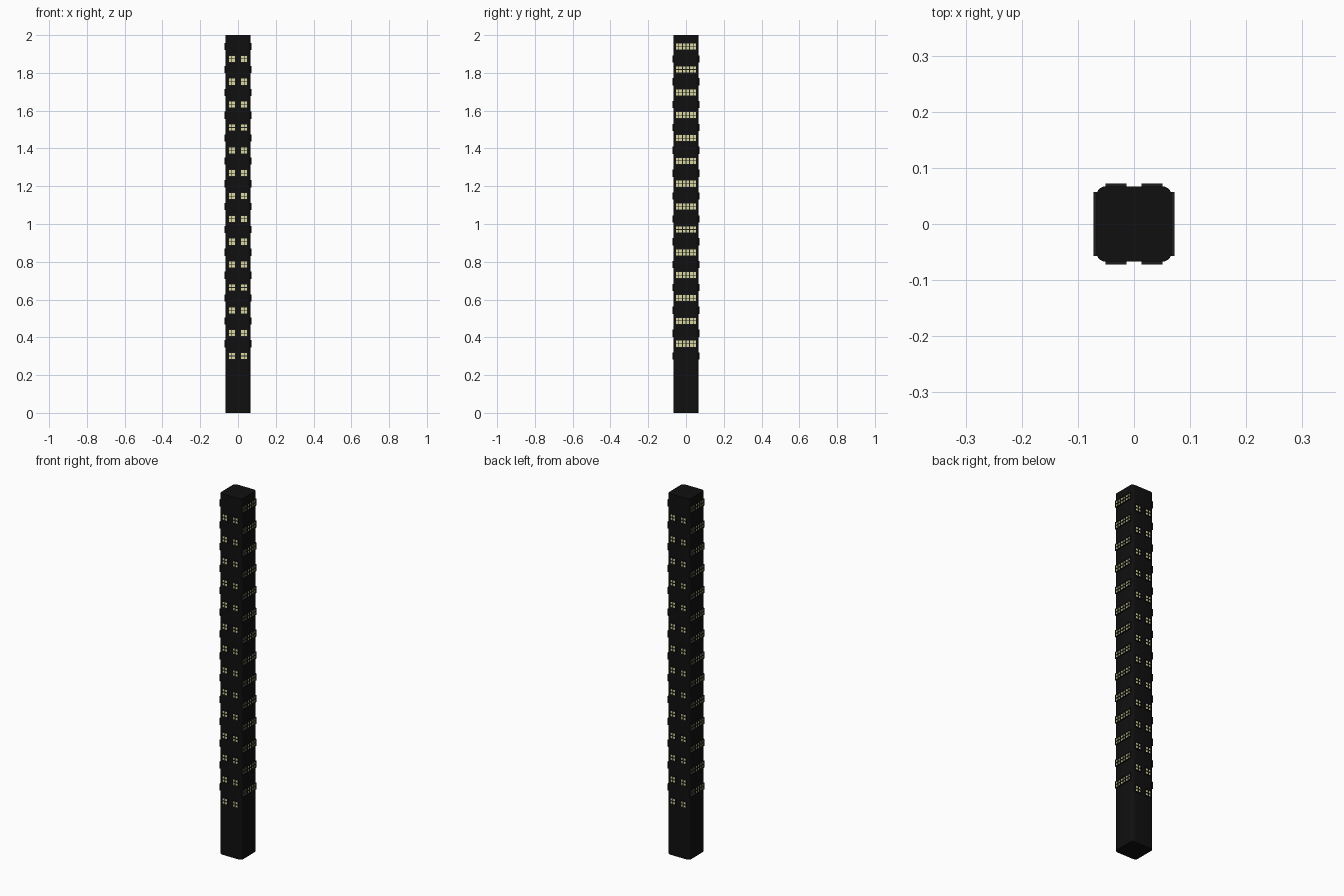
import bpy, bmesh, math
from mathutils import Matrix, Vector

if "Cube" in bpy.data.objects:
    bpy.data.objects.remove(bpy.data.objects["Cube"])

HALF = 0.067      # half width of the tower
HEIGHT = 2.0
WIN = 0.038       # outer size of one window
STEP = 0.121      # floor spacing
FLOORS = 14


def material(name, rgb):
    m = bpy.data.materials.new(name)
    m.diffuse_color = (*rgb, 1)
    m.use_nodes = True
    m.node_tree.nodes["Principled BSDF"].inputs["Base Color"].default_value = m.diffuse_color
    return m


wall_mat = material("dark_wall", (0.005, 0.005, 0.005))
frame_mat = material("dark_frame", (0.012, 0.012, 0.012))
glass_mat = material("lit_glass", (0.72, 0.70, 0.36))


def finish(bm, name, mat):
    me = bpy.data.meshes.new(name)
    bm.to_mesh(me)
    bm.free()
    me.materials.append(mat)
    ob = bpy.data.objects.new(name, me)
    bpy.context.collection.objects.link(ob)
    return ob


def add_box(bm, centre, size, turn):
    mat = turn @ Matrix.Translation(Vector(centre)) @ Matrix.Diagonal((*size, 1))
    bmesh.ops.create_cube(bm, size=1, matrix=mat)


# Tower shaft with rounded vertical corners
bm = bmesh.new()
bmesh.ops.create_cube(bm, size=1, matrix=Matrix.Translation((0, 0, HEIGHT / 2))
                      @ Matrix.Diagonal((2 * HALF, 2 * HALF, HEIGHT, 1)))
upright = [e for e in bm.edges if abs(e.verts[0].co.z - e.verts[1].co.z) > 1]
bmesh.ops.bevel(bm, geom=upright, offset=0.016, segments=5, profile=0.5, affect='EDGES')
tower = finish(bm, "tower_shaft", wall_mat)
bpy.context.view_layer.objects.active = tower
tower.select_set(True)
bpy.ops.object.shade_smooth_by_angle(angle=math.radians(35))


# Window rows of one wall, laid out on the front wall and turned into place
def window_wall(name, angle, offsets, first_z):
    turn = Matrix.Rotation(angle, 4, 'Z')
    frames, panes = bmesh.new(), bmesh.new()
    bar, deep = 0.003, 0.008
    y = -HALF - 0.0055 + deep / 2
    edge = (WIN - bar) / 2
    for i in range(FLOORS):
        z = first_z + i * STEP
        for x in offsets:
            for d in (-edge, 0, edge):
                add_box(frames, (x + d, y, z), (bar, deep, WIN), turn)
                add_box(frames, (x, y, z + d), (WIN, deep, bar), turn)
            add_box(panes, (x, -HALF, z), (WIN - bar, 0.003, WIN - bar), turn)
    finish(frames, name + "_window_frames", frame_mat)
    finish(panes, name + "_window_panes", glass_mat)


pair = (-0.032, 0.032)
triple = (-WIN, 0, WIN)
window_wall("front", 0, pair, 0.301)
window_wall("back", math.pi, pair, 0.301)
window_wall("right", math.pi / 2, triple, 0.366)
window_wall("left", -math.pi / 2, triple, 0.366)
